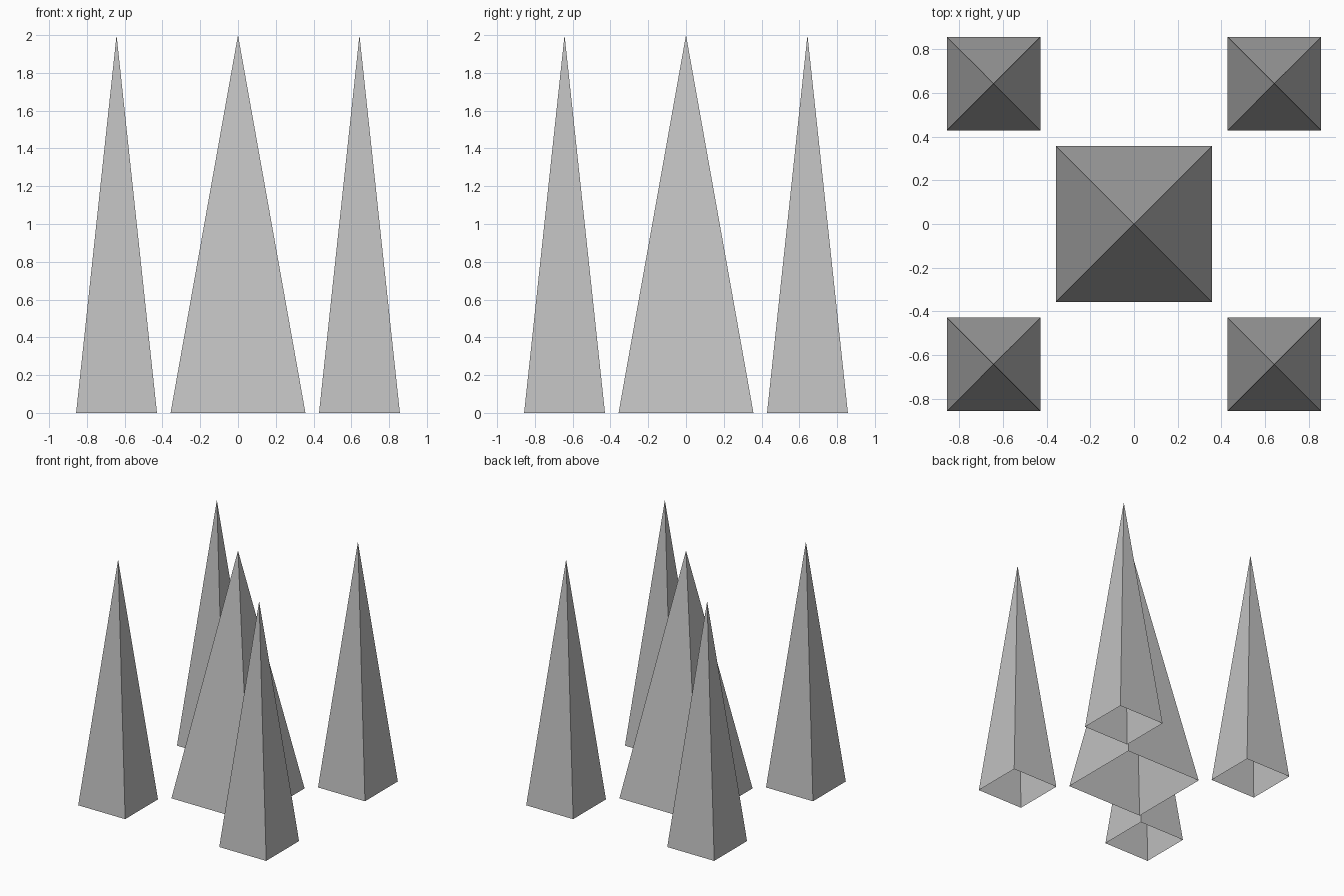
import bpy
import math

cube = bpy.data.objects.get("Cube")
if cube:
    bpy.data.objects.remove(cube, do_unlink=True)

HEIGHT = 2.0

grey = bpy.data.materials.new("plain_grey")
grey.use_nodes = True
colour = (0.53, 0.53, 0.53, 1)
grey.diffuse_color = colour
grey.node_tree.nodes["Principled BSDF"].inputs["Base Color"].default_value = colour


def spire(name, x, y, half_width):
    """Four-sided pyramid, open underneath, standing on the ground."""
    bpy.ops.mesh.primitive_cone_add(
        vertices=4, radius1=half_width * math.sqrt(2), radius2=0, depth=HEIGHT,
        end_fill_type='NOTHING', location=(x, y, HEIGHT / 2),
        rotation=(0, 0, math.radians(45)))
    obj = bpy.context.object
    obj.name = name
    obj.data.name = name
    bpy.ops.object.transform_apply(location=False, rotation=True, scale=False)
    obj.data.materials.append(grey)


# Wide spire in the middle
spire("centre_spire", 0, 0, 0.357)

# Slim spire at each corner
for side, sx in (("left", 1), ("right", -1)):
    for end, sy in (("front", -1), ("back", 1)):
        spire(f"{end}_{side}_spire", sx * 0.643, sy * 0.643, 0.214)
